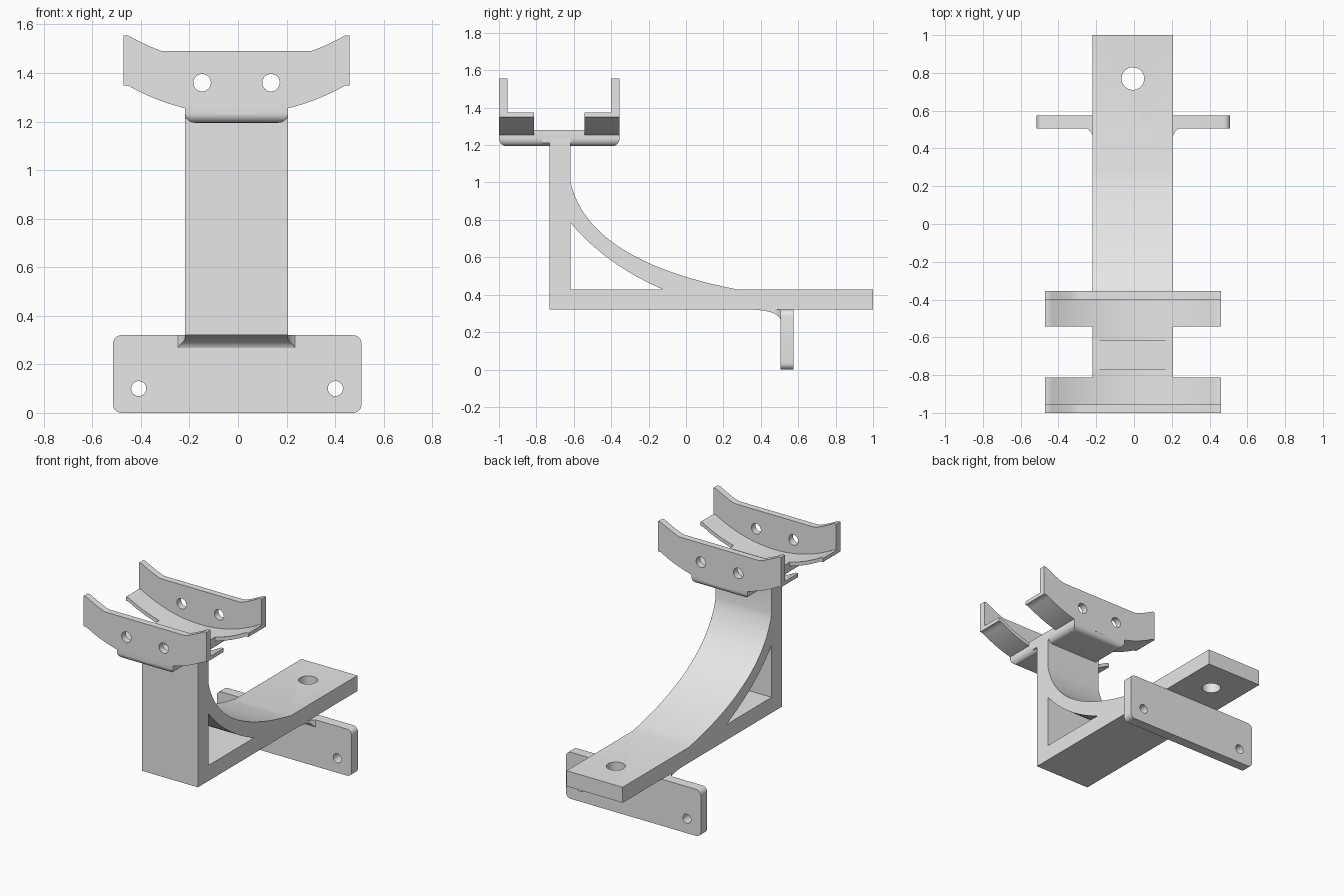
import bpy, bmesh, math

if "Cube" in bpy.data.objects:
    bpy.data.objects.remove(bpy.data.objects["Cube"], do_unlink=True)

grey = bpy.data.materials.new("light_grey")
grey.use_nodes = True
grey.diffuse_color = (0.8, 0.8, 0.8, 1)
grey.node_tree.nodes["Principled BSDF"].inputs["Base Color"].default_value = (0.8, 0.8, 0.8, 1)

CX = -0.006       # centre line of the part
HALF = 0.2125     # half width of post, foot and saddle plate
MID_Y = -0.6775   # middle between the two cradle arms


def finish(name, bm):
    bmesh.ops.recalc_face_normals(bm, faces=bm.faces)
    mesh = bpy.data.meshes.new(name)
    bm.to_mesh(mesh)
    bm.free()
    mesh.materials.append(grey)
    ob = bpy.data.objects.new(name, mesh)
    bpy.context.collection.objects.link(ob)
    return ob


def prism(points, axis, lo, hi):
    """Extrude a 2D outline along x (outline is y,z) or y (outline is x,z)."""
    bm = bmesh.new()
    place = (lambda a, b, t: (t, a, b)) if axis == "x" else (lambda a, b, t: (a, t, b))
    face = bm.faces.new([bm.verts.new(place(a, b, lo)) for a, b in points])
    ext = bmesh.ops.extrude_face_region(bm, geom=[face])
    move = place(0, 0, hi - lo)
    bmesh.ops.translate(bm, vec=move, verts=[v for v in ext["geom"] if isinstance(v, bmesh.types.BMVert)])
    return bm


def activate(ob):
    bpy.ops.object.select_all(action="DESELECT")
    ob.select_set(True)
    bpy.context.view_layer.objects.active = ob


def cut(ob, cutter):
    mod = ob.modifiers.new("cut", "BOOLEAN")
    mod.operation, mod.solver, mod.object = "DIFFERENCE", "EXACT", cutter
    cutter.hide_render = True
    activate(ob)
    bpy.ops.object.modifier_apply(modifier=mod.name)
    bpy.data.objects.remove(cutter, do_unlink=True)


def drill(ob, axis, loc, r):
    circle = [(r * math.cos(i * math.tau / 32), r * math.sin(i * math.tau / 32)) for i in range(32)]
    bm = prism(circle, "y", -0.2, 0.2)
    if axis == "z":
        for v in bm.verts:
            v.co = (v.co.x, v.co.z, v.co.y)
    bmesh.ops.translate(bm, vec=loc, verts=bm.verts)
    cut(ob, finish("hole_cutter", bm))


def smooth(ob):
    activate(ob)
    bpy.ops.object.shade_smooth_by_angle(angle=math.radians(30))


def bezier(p, c, q, n=24):
    return [tuple((1 - t) ** 2 * a + 2 * t * (1 - t) * b + t * t * d for a, b, d in zip(p, c, q))
            for t in (i / n for i in range(n + 1))]


def arc(x, r=0.9):
    """Rise of the cradle circle, flat at the tips."""
    x = min(abs(x), 0.448)
    return r - math.sqrt(r * r - x * x)


def span(half, n=32):
    return [half * (2 * i / n - 1) for i in range(n + 1)]


# Post, foot and curved brace in one side profile, with an open window
brace = bezier((-0.617, 1.0), (-0.52, 0.58), (0.28, 0.427))
side = [(-0.73, 0.32), (-0.73, 1.23), (-0.617, 1.23)] + brace + [(1.0, 0.427), (1.0, 0.32)]
frame = finish("post_and_foot", prism(side, "x", CX - HALF, CX + HALF))
window = bezier((-0.617, 0.785), (-0.43, 0.56), (-0.12, 0.427)) + [(-0.617, 0.427)]
cut(frame, finish("window_cutter", prism(window, "x", -0.5, 0.5)))
drill(frame, "z", (CX, 0.77, 0.37), 0.06)
smooth(frame)

# Cross plate under the foot, with rounded corners and two holes
cross = []
for k, (cx, cz) in enumerate([(0.477, 0.285), (-0.477, 0.285), (-0.477, 0.035), (0.477, 0.035)]):
    for i in range(7):
        a = math.pi / 2 * (k + i / 6)
        cross.append((cx + 0.035 * math.cos(a), cz + 0.035 * math.sin(a)))
plate = finish("cross_plate", prism([(x - 0.003, z) for x, z in cross], "y", 0.505, 0.575))
for s in (-1, 1):
    drill(plate, "y", (s * 0.405 - 0.004, 0.54, 0.1), 0.031)
smooth(plate)

# Fillet between foot and cross plate, flaring at the plate
bm = bmesh.new()
rings = []
for y, z in bezier((0.36, 0.3195), (0.49, 0.315), (0.506, 0.265), 14):
    w = HALF + 0.03 * max(0, (y - 0.46) / 0.046) ** 2
    rings.append([bm.verts.new((CX + sx * w, y, h)) for sx, h in ((-1, z), (1, z), (1, 0.32), (-1, 0.32))])
for a, b in zip(rings, rings[1:]):
    for i in range(4):
        j = (i + 1) % 4
        bm.faces.new((a[i], a[j], b[j], b[i]))
bm.faces.new(rings[0])
bm.faces.new(rings[-1])
smooth(finish("foot_fillet", bm))

# Saddle plate: hollowed top, rounded lower edges
LOW, UNDER, FLOOR, TOP = 1.195, 1.2295, 1.2556, 1.436
outline = [(CX + x, FLOOR + arc(x)) for x in span(HALF)]
outline += [(CX + HALF, LOW), (CX - HALF, LOW)]
bm = prism(outline, "y", -1.0, -0.355)
rim = [e for e in bm.edges if all(v.co.z < LOW + 0.001 for v in e.verts)]
bmesh.ops.bevel(bm, geom=rim, offset=0.04, segments=6, profile=0.5, affect="EDGES")
smooth(finish("saddle_plate", bm))

# Flat pad over the post
pad = [(CX - HALF, 1.21), (CX + HALF, 1.21), (CX + HALF, 1.281), (CX - HALF, 1.281)]
finish("saddle_pad", prism(pad, "y", -0.77, -0.615))

# Two cradle arms: upright wall with two holes and a curved ledge inside
xs = span(0.466, 48)
under = [(CX + x, UNDER + arc(x)) for x in xs]
wall_top = [(CX + x, max(1.49, TOP + arc(x))) for x in reversed(xs)]
ledge_top = [(CX + x, FLOOR + arc(x)) for x in reversed(xs)]
for name, s in (("front", -1), ("back", 1)):
    outer, inner, lip = (MID_Y + s * d for d in (0.3225, 0.2775, 0.135))
    wall = finish(name + "_cradle_wall", prism(under + wall_top, "y", outer, inner))
    for h in (-1, 1):
        drill(wall, "y", (CX + h * 0.142, outer, 1.36), 0.036)
    smooth(wall)
    smooth(finish(name + "_cradle_ledge", prism(under + ledge_top, "y", inner, lip)))
